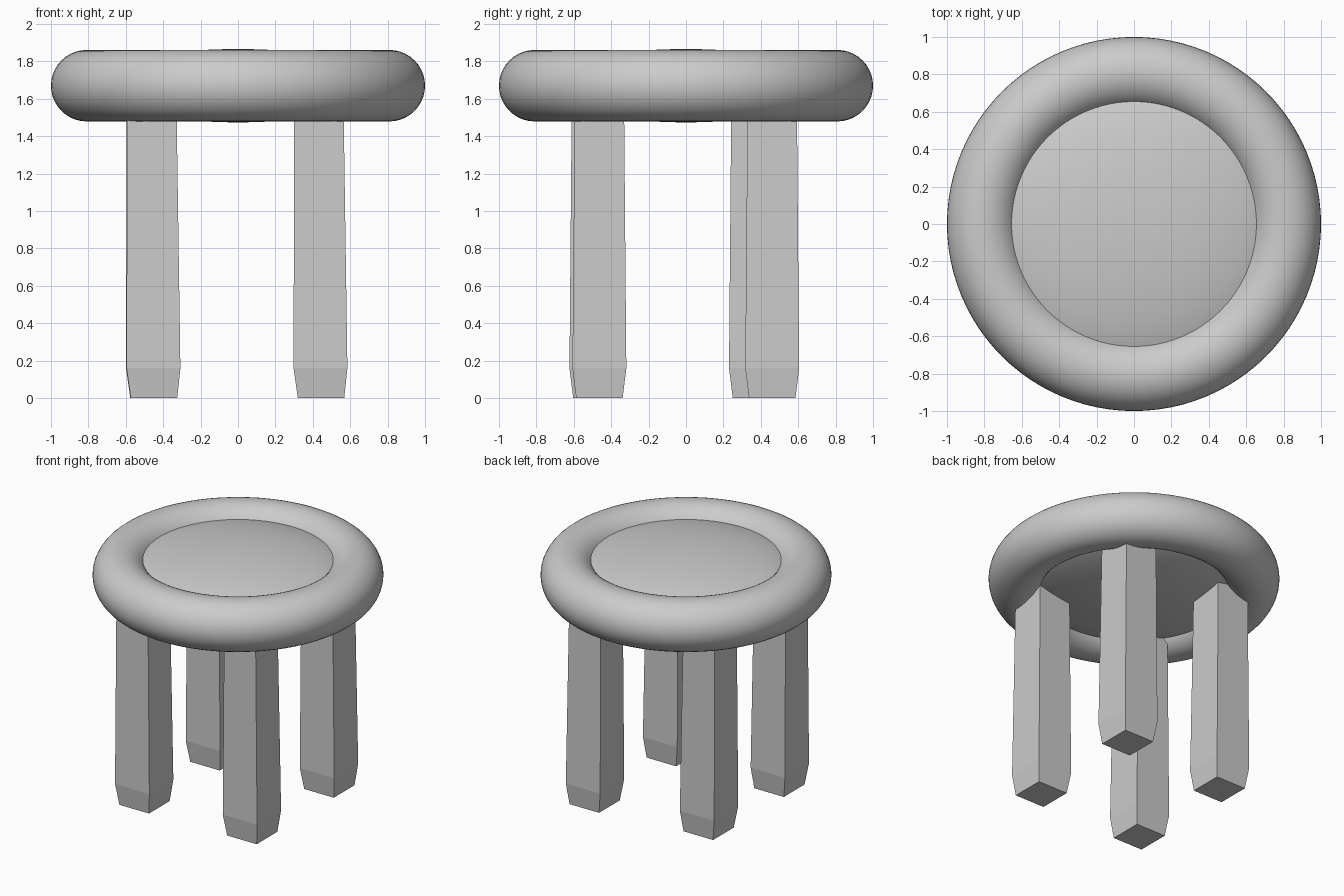
import bpy, bmesh

if "Cube" in bpy.data.objects:
    bpy.data.objects.remove(bpy.data.objects["Cube"])

SEAT_Z = 1.67


def smooth(obj):
    for p in obj.data.polygons:
        p.use_smooth = True


# Padded ring around the seat
bpy.ops.mesh.primitive_torus_add(location=(0, 0, SEAT_Z), major_radius=0.809,
                                 minor_radius=0.191, major_segments=96, minor_segments=40)
ring = bpy.context.object
ring.name = "seat_ring"
smooth(ring)

# Domed cushion filling the ring, bulging above and below
bpy.ops.mesh.primitive_uv_sphere_add(segments=96, ring_count=48, radius=1,
                                     location=(0, 0, SEAT_Z))
cushion = bpy.context.object
cushion.name = "seat_cushion"
cushion.scale = (0.8, 0.8, 0.196)
bpy.ops.object.transform_apply(location=False, rotation=False, scale=True)
smooth(cushion)

# Square leg sections: height, width, sideways shift
SECTIONS = [(0.0, 0.248, 0.003), (0.16, 0.288, 0.0), (1.62, 0.263, -0.009)]


def add_leg(name, x, y):
    bm = bmesh.new()
    loops = []
    for z, w, dx in SECTIONS:
        h = w / 2
        loops.append([bm.verts.new((x + dx + sx * h, y + sy * h, z))
                      for sx, sy in ((-1, -1), (1, -1), (1, 1), (-1, 1))])
    bm.faces.new(loops[0][::-1])
    bm.faces.new(loops[-1])
    for lo, hi in zip(loops, loops[1:]):
        for i in range(4):
            j = (i + 1) % 4
            bm.faces.new((lo[i], lo[j], hi[j], hi[i]))
    mesh = bpy.data.meshes.new(name)
    bm.to_mesh(mesh)
    bm.free()
    bpy.context.collection.objects.link(bpy.data.objects.new(name, mesh))


# Four slightly uneven legs, flat shaded
for name, x, y in (("front_right_leg", 0.441, -0.463), ("front_left_leg", -0.452, -0.479),
                   ("back_right_leg", 0.441, 0.461), ("back_left_leg", -0.455, 0.374)):
    add_leg(name, x, y)
